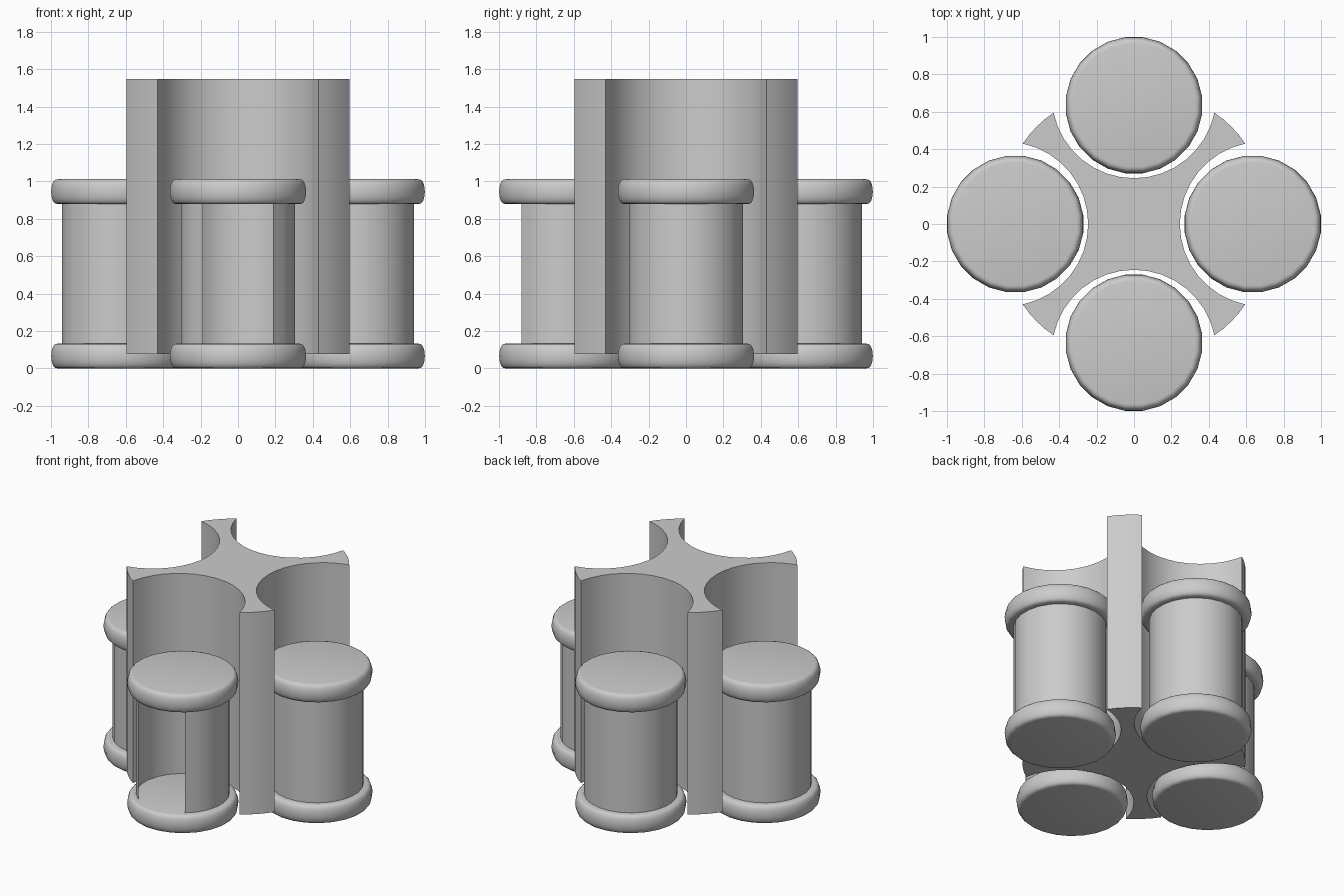
import bpy, bmesh
from math import sin, cos, pi, atan2, radians

if "Cube" in bpy.data.objects:
    bpy.data.objects.remove(bpy.data.objects["Cube"])

SEG = 24
OFFSET = 0.635   # distance of each canister from the middle
STEP = 2 * pi / SEG


def finish(name, bm, angle=40):
    bmesh.ops.recalc_face_normals(bm, faces=bm.faces[:])
    me = bpy.data.meshes.new(name)
    bm.to_mesh(me)
    bm.free()
    ob = bpy.data.objects.new(name, me)
    bpy.context.collection.objects.link(ob)
    bpy.ops.object.select_all(action='DESELECT')
    ob.select_set(True)
    bpy.context.view_layer.objects.active = ob
    bpy.ops.object.shade_smooth_by_angle(angle=radians(angle))
    return ob


def lathe(name, profile, cx, cy, z, skip=()):
    """Revolve (r, z) points; ends at r = 0 are closed by an n-gon."""
    bm = bmesh.new()
    rings = [[bm.verts.new((cx + r * cos((i + .5) * STEP), cy + r * sin((i + .5) * STEP), z + h))
              for i in range(SEG)] for r, h in profile if r > 0]
    for a, b in zip(rings, rings[1:]):
        for i in range(SEG):
            if i not in skip:
                j = (i + 1) % SEG
                bm.faces.new((a[i], a[j], b[j], b[i]))
    if profile[0][0] == 0:
        bm.faces.new(rings[0])
    if profile[-1][0] == 0:
        bm.faces.new(rings[-1])
    return finish(name, bm)


# rounded-rim disc profile, used at both ends of every canister
rim = [(0.331 + 0.036 * max(0, cos(t)) ** 0.75, 0.0665 + 0.0665 * sin(t))
       for t in [-pi / 2 + pi * k / 10 for k in range(11)]]
cap_profile = [(0, 0)] + rim + [(0, 0.133)]

# four canisters; the front one has a window in its wall
for side, cx, cy in (("front", 0, -OFFSET), ("back", 0, OFFSET),
                     ("left", -OFFSET, 0), ("right", OFFSET, 0)):
    lathe(side + "_bottom_cap", cap_profile, cx, cy, 0)
    lathe(side + "_top_cap", cap_profile, cx, cy, 0.879)
    window = range(15, 20) if side == "front" else ()
    lathe(side + "_wall", [(0.308, 0.12), (0.308, 0.89)], cx, cy, 0, window)

# central column: a cylinder with four round scoops
C, R = 0.684, 0.439           # scoop centre distance and radius
half = atan2(0.43, C - 0.595)  # half angle of the scoop arc
tip0, tip1 = atan2(0.435, 0.595), atan2(0.595, 0.435)
outline = []
for q in range(4):
    rot = q * pi / 2
    pts = []
    for k in range(17):
        a = pi + half - 2 * half * k / 16
        pts.append((C + R * cos(a), R * sin(a)))
    for k in range(1, 4):
        a = tip0 + (tip1 - tip0) * k / 4
        pts.append((0.736 * cos(a), 0.736 * sin(a)))
    outline += [(x * cos(rot) - y * sin(rot), x * sin(rot) + y * cos(rot)) for x, y in pts]

bm = bmesh.new()
base = bm.faces.new([bm.verts.new((x, y, 0.077)) for x, y in outline])
top = bmesh.ops.extrude_face_region(bm, geom=[base], use_keep_orig=True)
bmesh.ops.translate(bm, vec=(0, 0, 1.47),
                    verts=[g for g in top["geom"] if isinstance(g, bmesh.types.BMVert)])
finish("scooped_column", bm, 30)
